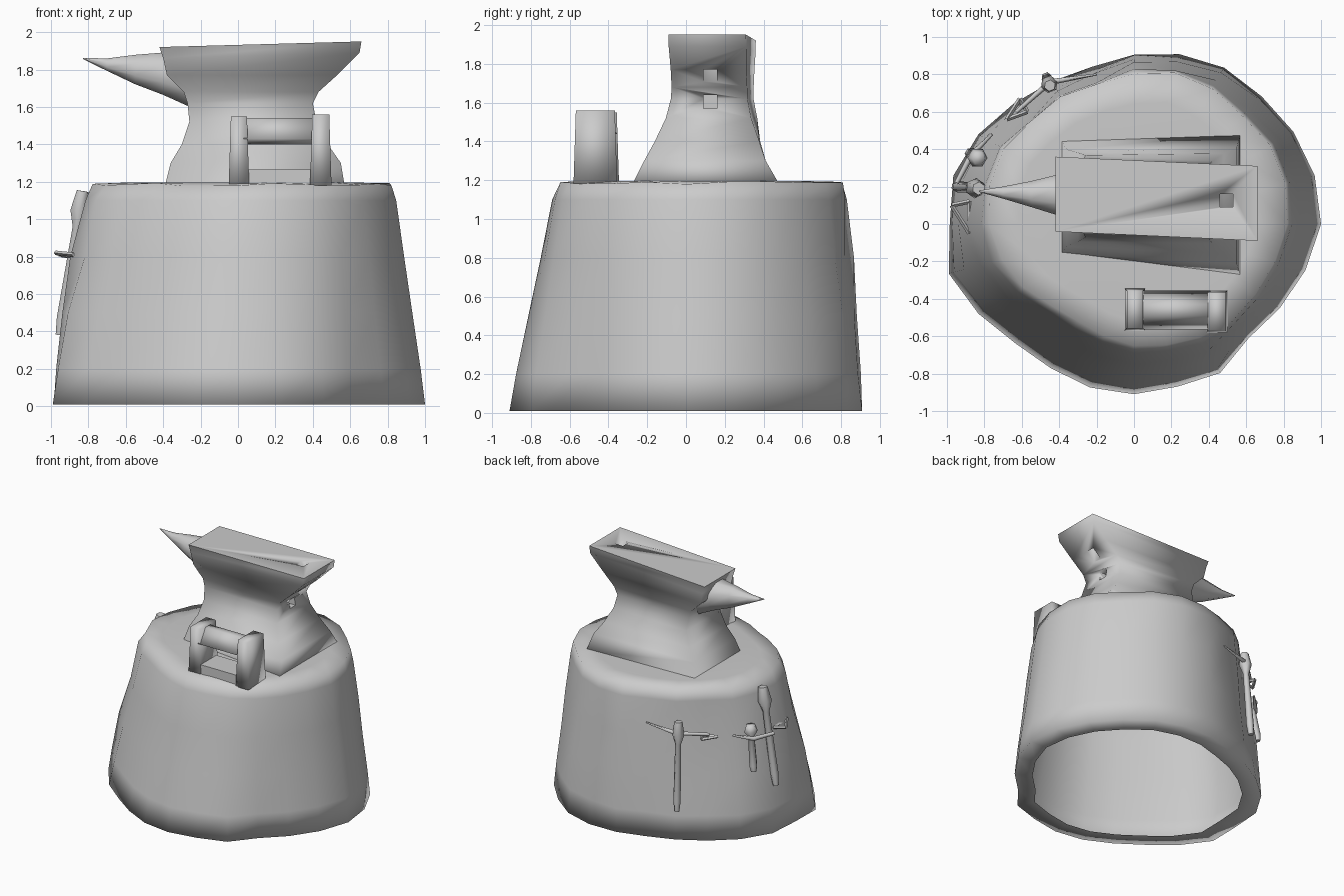
import bpy, bmesh, math, random
from mathutils import Vector

if "Cube" in bpy.data.objects:
    bpy.data.objects.remove(bpy.data.objects["Cube"])

random.seed(4)


def finish(name, bm, angle=40, sharp_above=None):
    bmesh.ops.recalc_face_normals(bm, faces=bm.faces)
    me = bpy.data.meshes.new(name)
    bm.to_mesh(me)
    bm.free()
    ob = bpy.data.objects.new(name, me)
    bpy.context.collection.objects.link(ob)
    bpy.ops.object.select_all(action='DESELECT')
    ob.select_set(True)
    bpy.context.view_layer.objects.active = ob
    bpy.ops.object.shade_smooth_by_angle(angle=math.radians(angle))
    if sharp_above is not None:
        for e in me.edges:
            if all(me.vertices[v].co.z > sharp_above for v in e.vertices):
                e.use_edge_sharp = True
    return ob


def loft(name, rings, cap_start=True, cap_end=True, angle=40, sharp_above=None):
    bm = bmesh.new()
    vs = [[bm.verts.new(p) for p in r] for r in rings]
    n = len(vs[0])
    for a, b in zip(vs, vs[1:]):
        for i in range(n):
            j = (i + 1) % n
            bm.faces.new((a[i], a[j], b[j], b[i]))
    if cap_start:
        bm.faces.new(vs[0][::-1])
    if cap_end:
        bm.faces.new(vs[-1])
    return finish(name, bm, angle, sharp_above)


def rod(name, pts, radii, sides=5):
    # tapered rod following a path
    pts = [Vector(p) for p in pts]
    rings = []
    for k, (p, r) in enumerate(zip(pts, radii)):
        d = pts[min(k + 1, len(pts) - 1)] - pts[max(k - 1, 0)]
        q = d.to_track_quat('Z', 'Y')
        rings.append([p + q @ Vector((r * math.cos(a), r * math.sin(a), 0))
                      for a in (2 * math.pi * i / sides for i in range(sides))])
    return loft(name, rings, angle=75)


def rect(z, x0, x1, y0, y1):
    return [(x0, y0, z), (x1, y0, z), (x1, y1, z), (x0, y1, z)]


def box(name, x0, x1, y0, y1, z0, z1, inset=0.0, angle=40):
    i = inset
    return loft(name, [rect(z0, x0, x1, y0, y1),
                       rect(z1, x0 + i, x1 - i, y0 + i, y1 - i)], angle=angle)


# Stump: irregular outline radii every 15 degrees, open underneath
foot = [1.0, 1.0, .985, .965, .965, .94, .905, .87, .88, .91, .96, 1.0,
        .985, 1.025, .96, .90, .89, .905, .91, .90, .92, .865, .90, .95]
brow = [.82, .84, .84, .82, .83, .84, .80, .78, .78, .78, .80, .80,
        .77, .74, .68, .62, .60, .62, .65, .67, .70, .74, .75, .78]
rings = []
for z, t, s, rough in ((.01, 0, .85, 0), (.01, 0, 1, 0), (.2, .13, 1, .012), (.5, .38, 1, .025),
                       (.8, .62, 1, .03), (1.1, .86, 1, .02), (1.19, 1, 1, .008), (1.195, 1, .8, 0)):
    ring = []
    for i in range(24):
        a = math.radians(15 * i)
        r = (foot[i] + (brow[i] - foot[i]) * t) * s
        # alternating bark furrows, strongest at the back and left
        bark = (-1) ** i * .5 + random.uniform(-.6, .4)
        r += (rough if 4 <= i <= 13 else rough * .2) * bark
        if 11 <= i <= 13:                       # swelling on the left side
            r += .03 * math.sin(math.pi * t)
        dip = random.uniform(-.012, .004) if z == 1.19 else 0
        ring.append((r * math.cos(a), r * math.sin(a), z + dip))
    rings.append(ring)
loft("stump", rings, cap_start=False, angle=110)

# Anvil body: stacked sections, skewed and tapered a little
sections = []
for z, x0, x1, y0, y1, taper in (
        (1.18, -.39, .57, -.22, .465, .08), (1.3, -.36, .55, -.17, .405, .06),
        (1.4, -.30, .48, -.13, .38, .04), (1.52, -.26, .42, -.09, .35, 0),
        (1.62, -.27, .40, -.065, .33, 0), (1.68, -.29, .43, -.06, .33, 0),
        (1.77, -.38, .53, -.06, .33, 0), (1.86, -.40, .65, -.065, .335, 0),
        (1.92, -.42, .66, -.065, .335, 0)):
    ring = []
    for x, y, _ in rect(z, x0, x1, y0, y1):
        side = 1 if y > .13 else -1
        y += -.046 * (x - .12) + side * taper * (x - .12)
        ring.append((x, y, z + (.03 * (x + .42) / 1.08 if z > 1.8 else 0)))
    sections.append(ring)
anvil = loft("anvil_body", sections, angle=100, sharp_above=1.9)

# Square holes cut through the heel and into the waist
for name, dims in (("heel_hole_cutter", (.46, .53, .09, .16, 1.6, 2.05)),
                   ("waist_hole_cutter", (.34, .6, .09, .16, 1.57, 1.64))):
    c = box(name, *dims)
    c.hide_render = True
    c.hide_viewport = True
    m = anvil.modifiers.new(name, 'BOOLEAN')
    m.object = c
    m.operation = 'DIFFERENCE'
    m.solver = 'EXACT'

# Horn: rounded cone with its top edge nearly level
horn = []
for x, cy, hw, top, bottom in ((-.24, .16, .16, 1.90, 1.58), (-.40, .155, .12, 1.90, 1.655),
                               (-.55, .16, .075, 1.885, 1.715), (-.70, .168, .035, 1.862, 1.79),
                               (-.83, .175, .004, 1.862, 1.856)):
    cz, hz = (top + bottom) / 2, (top - bottom) / 2
    horn.append([(x, cy + hw * math.cos(a), cz + hz * math.sin(a))
                 for a in (math.radians(45 * i + 22.5) for i in range(8))])
loft("anvil_horn", horn, angle=60)

# Upright frame in front of the anvil
box("frame_left_post", -.05, .06, -.57, -.345, 1.17, 1.55, .012, 100)
box("frame_right_post", .385, .50, -.58, -.355, 1.18, 1.56, .012, 100)
box("frame_foot", .03, .41, -.565, -.36, 1.17, 1.265)
bar = ((-.565, 1.43), (-.49, 1.54), (-.43, 1.54), (-.355, 1.44), (-.46, 1.40))
loft("frame_top_bar", [[(x, y, z) for y, z in bar] for x in (.03, .41)], angle=100)


# Hammers and irons hanging on the left and back of the stump
def hanging_tool(name, foot_pt, head_pt, r):
    a, b = Vector(foot_pt), Vector(head_pt)
    pts = [a, a.lerp(b, .12), a.lerp(b, .75), a.lerp(b, .86), b]
    rod(name, pts, [r * .7, r, r * .8, r * 1.7, r * 1.1], 6)


hanging_tool("back_tool", (-.47, .79, .26), (-.45, .74, .97), .028)
hanging_tool("side_tool", (-.88, .38, .54), (-.83, .35, .90), .032)
hanging_tool("tall_tool", (-.955, .20, .38), (-.83, .19, 1.15), .032)

# Thin brackets holding the tools
rod("back_bracket", [(-.20, .80, .92), (-.45, .76, .88), (-.63, .60, .86)], [.006, .018, .012])
rod("side_bracket", [(-.76, .48, .84), (-.87, .37, .80), (-.95, .22, .81)], [.008, .018, .014])


def loop(name, pts, r):
    for k in range(len(pts)):
        rod(f"{name}_{k + 1}", [pts[k], pts[(k + 1) % len(pts)]], [r, r], 4)


loop("side_loop", [(-.88, .12, .80), (-.975, .10, .82), (-.88, -.05, .81)], .012)
loop("back_loop", [(-.57, .60, .84), (-.68, .56, .84), (-.61, .67, .84)], .012)
